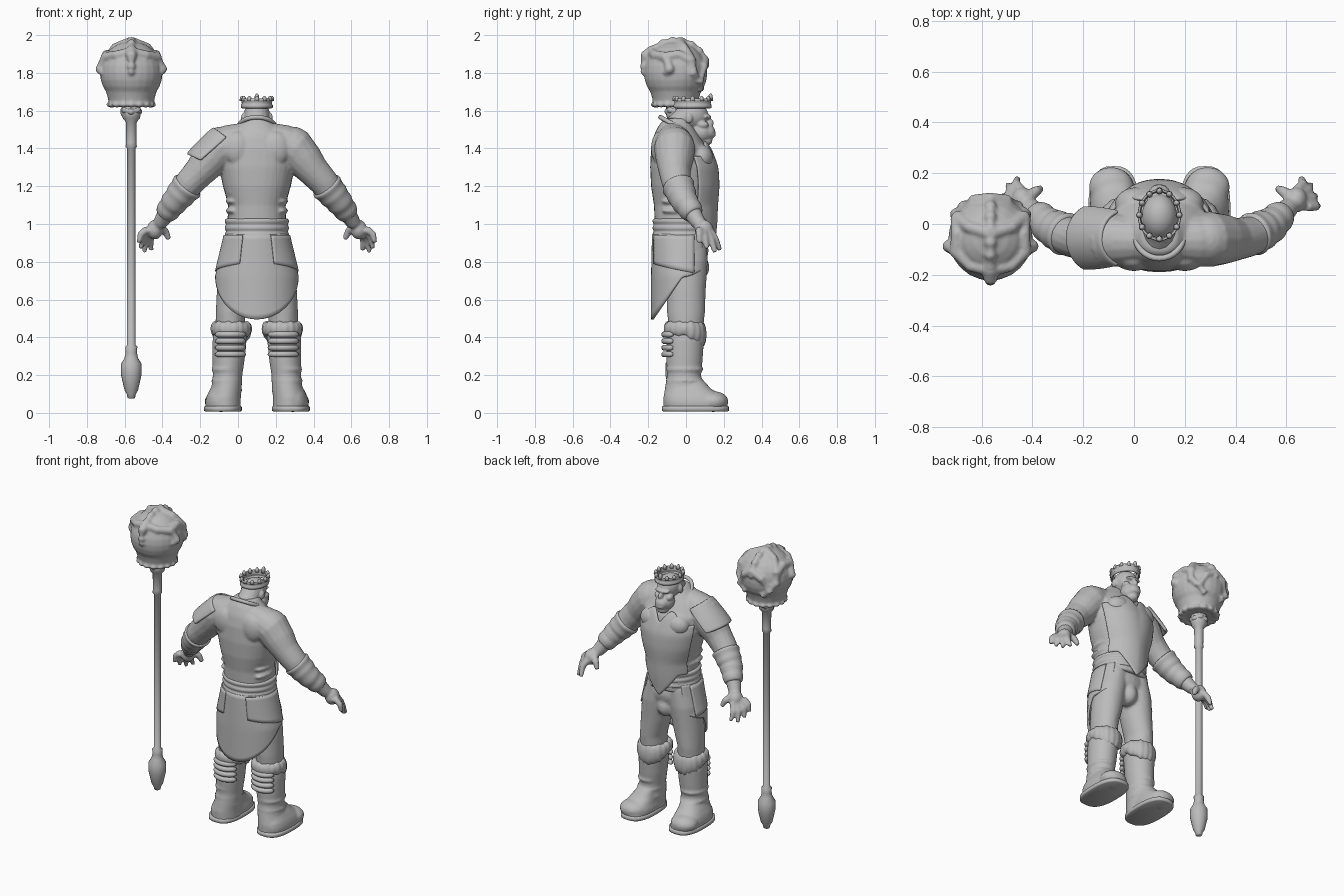
import bpy, bmesh
from math import sin, cos, pi, sqrt
from mathutils import Vector, Matrix

cube = bpy.data.objects.get("Cube")
if cube:
    bpy.data.objects.remove(cube, do_unlink=True)

CX = 0.1                              # body axis
STAFF = Vector((-0.565, -0.055, 0))   # staff axis
SIDES = (1, -1)

grey = bpy.data.materials.new("plain grey")
grey.use_nodes = True
grey.diffuse_color = (0.5, 0.5, 0.5, 1)
grey.node_tree.nodes["Principled BSDF"].inputs["Base Color"].default_value = (0.5, 0.5, 0.5, 1)


# ---------- helpers ----------
def part(name, bm, voxel=0, thick=0, subdiv=0, relax=4):
    bmesh.ops.recalc_face_normals(bm, faces=bm.faces)
    for f in bm.faces:
        f.smooth = True
    me = bpy.data.meshes.new(name)
    bm.to_mesh(me)
    bm.free()
    me.materials.append(grey)
    ob = bpy.data.objects.new(name, me)
    bpy.context.scene.collection.objects.link(ob)
    if voxel:
        m = ob.modifiers.new("blend", "REMESH")
        m.mode, m.voxel_size, m.use_smooth_shade = "VOXEL", voxel, True
        m = ob.modifiers.new("relax", "SMOOTH")
        m.factor, m.iterations = 0.5, relax
    if thick:
        m = ob.modifiers.new("thickness", "SOLIDIFY")
        m.thickness, m.offset = thick, 0
    if subdiv:
        ob.modifiers.new("round", "SUBSURF").levels = subdiv
    return ob


def skin(bm, rings, caps=True):
    rings = [[bm.verts.new(p) for p in r] for r in rings]
    n = len(rings[0])
    for a, b in zip(rings, rings[1:]):
        for i in range(n):
            bm.faces.new((a[i], a[(i + 1) % n], b[(i + 1) % n], b[i]))
    if caps:
        bm.faces.new(rings[0])
        bm.faces.new(rings[-1])


def loft(bm, rows, n=32, power=1.0, caps=True):
    """Stack horizontal ovals: (z, x, y, rx, ry)."""
    def sq(t):
        return abs(t) ** power * (1 if t > 0 else -1)
    skin(bm, [[(x + rx * sq(cos(2 * pi * i / n)), y + ry * sq(sin(2 * pi * i / n)), z)
               for i in range(n)] for z, x, y, rx, ry in rows], caps)


def tube(bm, pts, radii, n=16):
    pts = [Vector(p) for p in pts]
    rings = []
    for i, p in enumerate(pts):
        d = pts[min(i + 1, len(pts) - 1)] - pts[max(i - 1, 0)]
        q = d.to_track_quat("Z", "Y")
        rings.append([p + q @ Vector((cos(2 * pi * k / n), sin(2 * pi * k / n), 0)) * radii[i]
                      for k in range(n)])
    skin(bm, rings)


def ball(bm, c, r):
    r = r if isinstance(r, tuple) else (r, r, r)
    bmesh.ops.create_uvsphere(bm, u_segments=24, v_segments=14, radius=1,
                              matrix=Matrix.Translation(c) @ Matrix.Diagonal((*r, 1)))


def sheet(bm, fn, nu=24, nv=10):
    g = [[bm.verts.new(fn(u / nu, v / nv)) for v in range(nv + 1)] for u in range(nu + 1)]
    for u in range(nu):
        for v in range(nv):
            bm.faces.new((g[u][v], g[u + 1][v], g[u + 1][v + 1], g[u][v + 1]))


# ---------- torso and arms ----------
TORSO = [(0.90, -.17, .13, .17), (1.0, -.165, .135, .155), (1.1, -.17, .135, .15),
         (1.2, -.185, .145, .18), (1.3, -.19, .145, .2), (1.4, -.185, .115, .2),
         (1.47, -.17, .07, .16), (1.53, -.14, .03, .1), (1.56, -.11, .02, .07)]


def girth(z):
    """Centre y, half width and half depth of the torso at height z."""
    for a, b in zip(TORSO, TORSO[1:]):
        if z <= b[0]:
            t = max(0, (z - a[0]) / (b[0] - a[0]))
            y0, y1, w = (a[k] + t * (b[k] - a[k]) for k in (1, 2, 3))
            return (y0 + y1) / 2, w, (y1 - y0) / 2


bm = bmesh.new()
rows = []
for i in range(34):
    z = 0.9 + i * 0.02
    cy, w, d = girth(min(z, 1.56))
    rows.append((z, CX, cy, w, d))
loft(bm, rows, power=0.9)
for s in SIDES:
    def at(dx, y, z, s=s):
        return Vector((CX + s * dx, y, z))
    tube(bm, [at(.06, -.07, 1.46), at(.13, -.065, 1.43), at(.2, -.06, 1.4), at(.25, -.06, 1.34),
              at(.3, -.06, 1.28), at(.355, -.05, 1.22), at(.4, -.03, 1.16), at(.45, .01, 1.1),
              at(.49, .045, 1.04), at(.515, .07, 1.0)],
         [.08, .1, .11, .1, .085, .078, .075, .064, .045, .038])
    ball(bm, at(.19, -.06, 1.41), .105)
    ball(bm, at(.1, -.14, 1.4), (.075, .045, .09))      # shoulder blade
    ball(bm, at(.09, .08, 1.35), (.085, .065, .07))     # chest
    for z in (1.07, 1.12, 1.17):                        # flank folds
        ball(bm, at(.125, -.04, z), (.04, .09, .02))
    # hand
    ball(bm, at(.54, .095, .97), (.043, .05, .052))
    tips = [(.56, .18, .86), (.595, .155, .85), (.615, .11, .87), (.625, .07, .9)]
    for i, tip in enumerate(tips):
        root = at(.545 + .012 * i, .135 - .022 * i, .955 + .006 * i)
        end = at(*tip)
        tube(bm, [root, root.lerp(end, .5) + Vector((s * .012, 0, .008)), end],
             [.021, .019, .013], 10)
    tube(bm, [at(.52, .1, .99), at(.485, .13, .96), at(.465, .14, .92)], [.025, .021, .014], 10)
part("torso_and_arms", bm, voxel=0.008)

# forearm wraps
for s, side in zip(SIDES, ("left", "right")):
    bm = bmesh.new()
    a, b = Vector((CX + s * .36, -.045, 1.21)), Vector((CX + s * .49, .045, 1.045))
    mid = Vector((CX + s * .43, -.012, 1.125))
    pts = [a.lerp(mid, i / 6) for i in range(6)] + [mid.lerp(b, i / 6) for i in range(7)]
    tube(bm, pts, [.086 - .0026 * i + (.006 if i % 3 == 1 else 0) for i in range(13)], 24)
    part(side + "_forearm_wrap", bm, subdiv=1)


# breastplate with pointed lower edge
def chest_plate(u, v):
    a = (u * 2 - 1) * 1.15
    low = 0.87 + 0.15 * min(1, abs(a) / .75)
    top = 1.36 + 0.08 * sin(min(1, abs(a) / .7) * pi)
    z = low + v * (top - low)
    cy, w, d = girth(z)
    return CX + (w + .012) * sin(a), cy + (d + .014) * cos(a) + .012 * sin(v * pi), z


bm = bmesh.new()
sheet(bm, chest_plate, 28, 18)
part("breastplate", bm, thick=.016, subdiv=1)

# neck collar
bm = bmesh.new()
ring = [(CX + .095 * cos(t), -.045 + .09 * sin(t), 1.515 - .05 * sin(t))
        for t in [2 * pi * i / 32 for i in range(33)]]
tube(bm, ring, [.012] * 33, 10)
part("neck_collar", bm)

# belt
bm = bmesh.new()
loft(bm, [(.925 + .009 * i, CX, -.018, .163 + .009 * abs(sin(i * pi / 4)),
           .152 + .009 * abs(sin(i * pi / 4))) for i in range(13)])
part("belt", bm, subdiv=1)

# shoulder pad
bm = bmesh.new()
axis = Vector((-.6, 0, -.8))
out = Vector((-.8, 0, .6))


def pad(u, v):
    a = (u * 2 - 1) * (1.35 - .25 * v)
    c = Vector((-.04, -.055, 1.445)).lerp(Vector((-.14, -.055, 1.31)), v)
    r = .105 + .018 * sin(v * pi / 2) + .012 * v
    return c + out * r * cos(a) + Vector((0, r * sin(a), 0)) + axis * .03 * cos(a) * v


sheet(bm, pad)
part("shoulder_pad", bm, thick=.018, subdiv=1)

# ---------- head and crown ----------
bm = bmesh.new()
tube(bm, [(CX, -.07, 1.48), (CX, -.02, 1.54), (CX, .02, 1.59)], [.08, .068, .064])
for c, r in [((0, .03, 1.575), (.07, .088, .075)), ((0, .08, 1.485), (.06, .062, .058)),
             ((0, .118, 1.485), (.044, .038, .04)), ((0, .11, 1.567), (.052, .024, .014)),
             ((0, .125, 1.535), (.016, .022, .022)), ((0, .145, 1.47), (.03, .012, .01)),
             ((0, .1, 1.44), (.036, .04, .026))]:
    ball(bm, Vector(c) + Vector((CX, 0, 0)), r)
for s in SIDES:
    ball(bm, (CX + s * .072, .015, 1.56), (.012, .02, .028))
    ball(bm, (CX + s * .042, .09, 1.525), (.022, .03, .02))
part("head", bm, voxel=0.006, relax=2)

bm = bmesh.new()
loft(bm, [(z, CX, .035, .074 + o, .09 + o) for z, o in
          [(1.615, 0), (1.618, .007), (1.628, .007), (1.634, .002), (1.648, .003),
           (1.656, .008), (1.662, .006)]], caps=False)
part("crown_band", bm, thick=.008)
bm = bmesh.new()
for i in range(12):
    t = 2 * pi * i / 12 + pi / 2
    tall = .012 if i == 0 else 0
    loft(bm, [(1.65, CX + .078 * cos(t), .035 + .094 * sin(t), .014, .014),
              (1.668 + tall, CX + .079 * cos(t), .035 + .095 * sin(t), .011, .011),
              (1.678 + tall, CX + .08 * cos(t), .035 + .096 * sin(t), .004, .004)], 8)
part("crown_points", bm)

# ---------- legs, boots ----------
bm = bmesh.new()
ball(bm, (CX, -.02, .86), (.165, .14, .12))
ball(bm, (CX, .06, .77), (.055, .065, .07))
for s in SIDES:
    loft(bm, [(z, CX + s * dx, y, rx, ry) for z, dx, y, rx, ry in
              [(.93, .08, -.02, .085, .13), (.8, .1, 0, .1, .115), (.65, .12, 0, .092, .105),
               (.53, .14, 0, .078, .1), (.42, .14, 0, .08, .09)]])
part("trousers", bm, voxel=0.01, relax=8)

for s, side in zip(SIDES, ("left", "right")):
    def rows(data, s=s):
        return [(z, CX + s * dx, y, rx, ry) for z, dx, y, rx, ry in data]
    bm = bmesh.new()
    loft(bm, rows([(.46, .135, -.005, .09, .1), (.38, .145, -.005, .09, .1),
                   (.28, .15, -.008, .085, .096), (.2, .155, -.01, .078, .09),
                   (.14, .16, -.01, .08, .1), (.08, .17, -.01, .085, .11),
                   (.01, .17, -.01, .085, .11)]))
    loft(bm, rows([(.02, .18, .055, .092, .165), (.06, .18, .05, .094, .165),
                   (.09, .18, .04, .086, .15), (.13, .172, .02, .074, .11),
                   (.17, .16, .01, .06, .085)]), power=.8)
    ball(bm, (CX + s * .19, .145, .06), (.088, .08, .055))
    for z in (.12, .17, .23):                            # leather folds
        loft(bm, rows([(z - .014, .16, -.008, .07, .085), (z, .16, -.006, .084, .102),
                       (z + .014, .16, -.008, .07, .085)]))
    part(side + "_boot", bm, voxel=0.009)

    bm = bmesh.new()
    loft(bm, rows([(.008, .18, .05, .094, .172), (.012, .18, .05, .1, .178),
                   (.032, .18, .05, .1, .178), (.036, .18, .05, .094, .172)]), power=.75)
    part(side + "_sole", bm)

    # thick rolled cuff, drooping in front
    bm = bmesh.new()
    for i in range(18):
        t = 2 * pi * i / 18
        droop = .03 * max(0, sin(t))
        ball(bm, (CX + s * .135 + .085 * cos(t), -.005 + .088 * sin(t), .445 - droop),
             (.026, .028, .038 + droop + .006 * (i % 2)))
    part(side + "_boot_cuff", bm, voxel=0.008, relax=5)

    # calf straps
    bm = bmesh.new()
    for k in range(4):
        arc = [pi * (1.2 + .6 * i / 10) for i in range(11)]
        tube(bm, [(CX + s * .14 + .095 * cos(t), -.005 + .11 * sin(t), .31 + .035 * k)
                  for t in arc], [.008] + [.016] * 9 + [.008], 10)
    part(side + "_calf_straps", bm)


# ---------- hip skirt with long rounded back flap ----------
def skirt(u, v):
    a = (u * 2 - 1) * 2.3
    dx = sin(a)
    low = .72
    if cos(a) > 0:
        low -= .225 * sqrt(max(0, 1 - dx * dx))
    else:
        low += .1 * cos(a) ** 2
    z = .945 + v * (low - .945)
    flare = min(1, (.945 - z) / .22)
    w, d = .162 + .052 * flare, .155 + .005 * flare
    return CX + w * dx, -.018 - d * cos(a), z


bm = bmesh.new()
sheet(bm, skirt, 48, 16)
part("hip_skirt", bm, thick=.014)

# upper hip flaps
bm = bmesh.new()
for s in SIDES:
    def flap(u, v, s=s):
        a = .45 + 1.5 * u
        z = .94 - v * (.15 + .05 * u)
        w = .17 + .053 * min(1, (.945 - z) / .22)
        return CX + s * w * sin(a), -.018 - (w - .003 if a < 0 else .167) * cos(a), z
    sheet(bm, flap, 16, 8)
part("hip_flaps", bm, thick=.01)

# ---------- staff ----------
bm = bmesh.new()
loft(bm, [(z, STAFF.x, STAFF.y, r, r) for z, r in
          [(.075, .012), (.08, .02), (.1, .024), (.12, .036), (.2, .054), (.26, .054),
           (.29, .036), (.32, .03), (.35, .032), (.36, .022), (1.4, .022), (1.41, .03),
           (1.43, .027), (1.54, .029), (1.56, .045), (1.58, .05), (1.61, .05), (1.64, .05)]], 20)
ob = part("staff_shaft", bm)

# knot below the staff head
bm = bmesh.new()
for i in range(7):
    t = 2 * pi * i / 7 + 2.9
    ball(bm, STAFF + Vector((.036 * cos(t), .036 * sin(t), 1.595 + .008 * (i % 2))),
         (.024, .024, .02 if i else .034))
part("staff_knot", bm, voxel=0.007, relax=3)

# orb with crest, branching ridges and flared rim
bm = bmesh.new()
core = STAFF + Vector((0, 0, 1.8))
ball(bm, core, (.166, .168, .168))


def on_orb(dx, dy, dz, r=.168):
    return core + Vector((dx, dy, dz)).normalized() * r


for i in range(19):                                     # crest over the top
    t = pi * (1.1 - 1.0 * i / 18) - .2
    ball(bm, on_orb(0, cos(t), sin(t) + .15), .024 if i % 2 else .018)
tube(bm, [on_orb(0, -.8, .8), on_orb(0, -1, .55, .185), on_orb(0, -1, .3, .18)],
     [.03, .028, .012])
for s in SIDES:
    for path in ([(0, -.8, .7), (.5, -.7, .6), (.8, -.3, .5), (1, -.2, .2), (1, -.35, -.05)],
                 [(0, .1, 1), (.5, .25, .8), (.8, .5, .4), (.9, .6, 0), (.7, .8, -.3)],
                 [(.8, -.3, .5), (.8, .1, .6), (.8, .5, .4)],
                 [(0, .9, .4), (.4, .9, .2), (.7, .8, -.3), (.4, .9, -.6)]):
        tube(bm, [on_orb(s * x, y, z, .165) for x, y, z in path],
             ([.028, .024, .03, .026, .016])[:len(path)], 12)
    ball(bm, on_orb(s, -.2, .12), .026)
for i in range(16):
    t = 2 * pi * i / 16
    ball(bm, core + Vector((.108 * cos(t), .108 * sin(t), -.168)), (.024, .024, .016))
loft(bm, [(z, STAFF.x, STAFF.y, r, r) for z, r in
          [(1.625, .11), (1.64, .118), (1.67, .125), (1.72, .14)]])
part("staff_orb", bm, voxel=0.008, relax=3)
